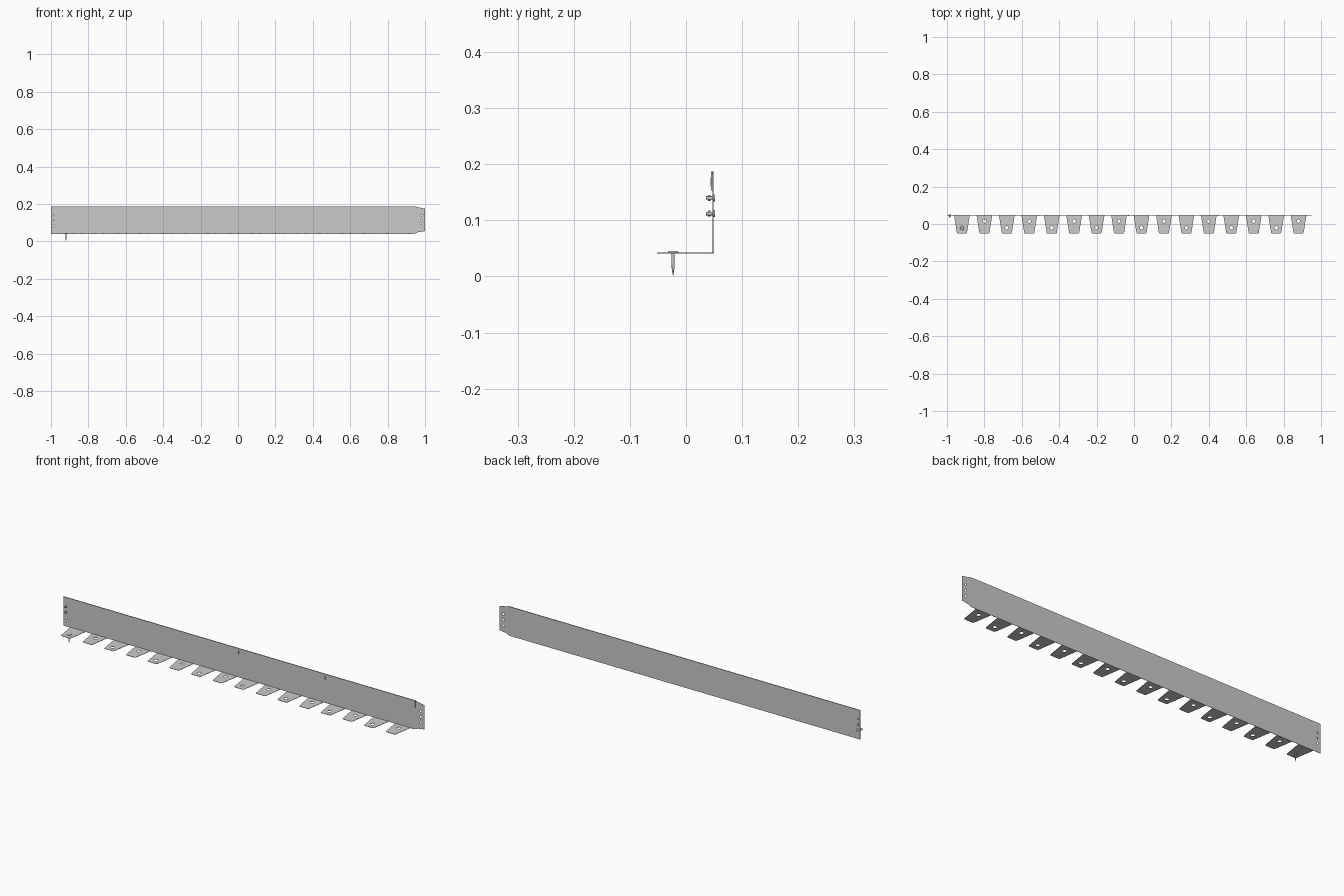
import bpy, math
from mathutils import Matrix

if "Cube" in bpy.data.objects:
    bpy.data.objects.remove(bpy.data.objects["Cube"])

UPRIGHT = Matrix.Rotation(math.radians(90), 4, 'X')


def plate(name, outline, holes, mat, thick):
    """Flat sheet cut to an outline, with round holes (x, y, radius)."""
    cu = bpy.data.curves.new(name + "_profile", 'CURVE')
    cu.dimensions = '2D'
    cu.fill_mode = 'BOTH'
    cu.extrude = thick / 2
    loops = [outline]
    for hx, hy, r in holes:
        loops.append([(hx + r * math.cos(a * math.tau / 20),
                       hy + r * math.sin(a * math.tau / 20)) for a in range(20)])
    for pts in loops:
        s = cu.splines.new('POLY')
        s.points.add(len(pts) - 1)
        for p, (x, y) in zip(s.points, pts):
            p.co = (x, y, 0, 1)
        s.use_cyclic_u = True
    tmp = bpy.data.objects.new(name + "_tmp", cu)
    bpy.context.collection.objects.link(tmp)
    bpy.context.view_layer.update()
    dg = bpy.context.evaluated_depsgraph_get()
    me = bpy.data.meshes.new_from_object(tmp.evaluated_get(dg))
    bpy.data.objects.remove(tmp)
    me.transform(mat)
    ob = bpy.data.objects.new(name, me)
    bpy.context.collection.objects.link(ob)
    return ob


def rod(name, loc, r1, r2, depth, sides=20, along_y=False):
    rot = (math.radians(90), 0, 0) if along_y else (0, 0, 0)
    bpy.ops.mesh.primitive_cone_add(vertices=sides, radius1=r1, radius2=r2,
                                    depth=depth, location=loc, rotation=rot)
    ob = bpy.context.object
    ob.name = name
    if sides > 8:
        bpy.ops.object.shade_smooth_by_angle(angle=math.radians(35))
    return ob


def box(name, x0, x1, y0, y1, z0, z1):
    bpy.ops.mesh.primitive_cube_add(
        size=1, location=((x0 + x1) / 2, (y0 + y1) / 2, (z0 + z1) / 2))
    ob = bpy.context.object
    ob.name = name
    ob.scale = (x1 - x0, y1 - y0, z1 - z0)


T = 0.0016            # sheet thickness
WALL_Y = 0.048        # centre of upright sheet
FOOT_Z = 0.042        # centre of foot sheet
HOLE_Z = (0.084, 0.112, 0.140)

# Upright edging wall with a tapered joining tongue at the right end
wall = [(-1, FOOT_Z - T / 2), (0.945, FOOT_Z - T / 2), (0.965, 0.050), (1, 0.055),
        (1, 0.176), (0.965, 0.182), (0.95, 0.187), (-1, 0.187)]
holes = [(x, z, 0.0055) for x in (-0.985, 0.98) for z in HOLE_Z]
plate("edging_wall", wall, holes, Matrix.Translation((0, WALL_Y, 0)) @ UPRIGHT, T)

# Folded hem along the top edge
box("top_hem", -1, 0.95, WALL_Y - 0.0031, WALL_Y - T / 2, 0.153, 0.187)

# Small crimps holding the hem
for i in range(3):
    x = -0.51 + 0.48 * i
    box(f"hem_crimp_{i + 1}", x - 0.003, x + 0.003, 0.0435, WALL_Y, 0.160, 0.176)

# Row of tapered feet, holes alternating near and far
foot = [(-0.042, WALL_Y), (-0.040, 0.035), (-0.027, -0.047), (-0.022, -0.052),
        (0.022, -0.052), (0.027, -0.047), (0.040, 0.035), (0.042, WALL_Y)]
for i in range(16):
    hy = -0.020 if i % 2 == 0 else 0.015
    plate(f"foot_{i + 1}", foot, [(0, hy, 0.009)],
          Matrix.Translation((-0.92 + 0.12 * i, 0, FOOT_Z)), T)

# Ground nail through the first foot
rod("nail_head", (-0.92, -0.023, 0.0438), 0.010, 0.008, 0.0025)
rod("nail_shank", (-0.92, -0.023, 0.029), 0.0024, 0.003, 0.030)
rod("nail_point", (-0.92, -0.023, 0.007), 0.0, 0.0024, 0.014)

# Joining bolts and nuts at the left end
for i, z in enumerate(HOLE_Z[1:]):
    rod(f"bolt_shank_{i + 1}", (-0.985, 0.0435, z), 0.003, 0.003, 0.015, 16, True)
    rod(f"bolt_head_{i + 1}", (-0.985, 0.0504, z), 0.0062, 0.0062, 0.0032, 16, True)
    rod(f"nut_{i + 1}", (-0.985, 0.0415, z), 0.0055, 0.0055, 0.004, 6, True)
